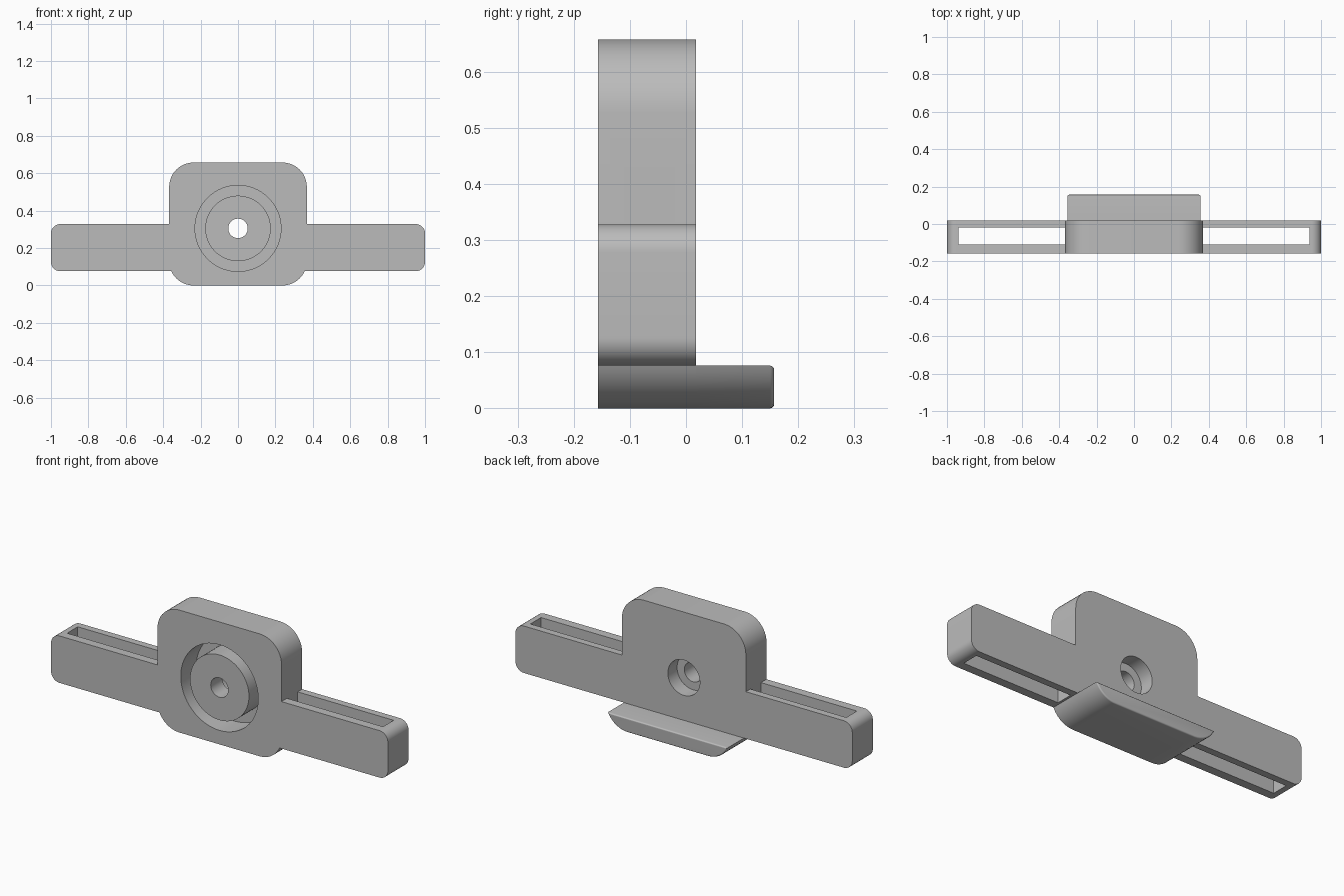
import bpy, bmesh, math

cube = bpy.data.objects.get("Cube")
if cube:
    bpy.data.objects.remove(cube, do_unlink=True)

FRONT, BACK, DEEP = -0.157, 0.018, 0.157
HALF, HEIGHT, ARM_LOW, ARM_TOP = 0.368, 0.657, 0.076, 0.328
CENTRE_Z = 0.305

grey = bpy.data.materials.new("plain grey")
grey.use_nodes = True
colour = (0.5, 0.5, 0.5, 1)
grey.diffuse_color = colour
grey.node_tree.nodes["Principled BSDF"].inputs["Base Color"].default_value = colour


def rounded_rect(half, low, high, r, steps=12):
    """Outline in x and z with four round corners."""
    pts = []
    for i, (sx, top) in enumerate([(1, 1), (-1, 1), (-1, 0), (1, 0)]):
        cx = sx * (half - r)
        cz = high - r if top else low + r
        for k in range(steps + 1):
            a = math.pi / 2 * (i + k / steps)
            pts.append((cx + r * math.cos(a), cz + r * math.sin(a)))
    return pts


def extrude(name, outline, y0, y1, back_round=0):
    """Solid from an x-z outline, optionally with its back rim rounded."""
    bm = bmesh.new()
    front = bm.faces.new([bm.verts.new((x, y0, z)) for x, z in outline])
    out = bmesh.ops.extrude_face_region(bm, geom=[front])["geom"]
    verts = [g for g in out if isinstance(g, bmesh.types.BMVert)]
    bmesh.ops.translate(bm, verts=verts, vec=(0, y1 - y0, 0))
    bmesh.ops.recalc_face_normals(bm, faces=bm.faces)
    if back_round:
        rim = [e for e in bm.edges if all(v.co.y > y1 - 1e-5 for v in e.verts)]
        bmesh.ops.bevel(bm, geom=rim, offset=back_round, segments=6,
                        profile=0.5, affect='EDGES', clamp_overlap=True)
    mesh = bpy.data.meshes.new(name)
    bm.to_mesh(mesh)
    bm.free()
    mesh.materials.append(grey)
    obj = bpy.data.objects.new(name, mesh)
    bpy.context.collection.objects.link(obj)
    return obj


def disc(name, r, y0, y1, n=64):
    ring = [2 * math.pi * k / n for k in range(n)]
    return extrude(name, [(r * math.cos(a), CENTRE_Z + r * math.sin(a)) for a in ring], y0, y1)


def box(name, x0, x1, y0, y1, z0, z1):
    return extrude(name, [(x0, z0), (x1, z0), (x1, z1), (x0, z1)], y0, y1)


def combine(target, tool, operation):
    mod = target.modifiers.new(tool.name, 'BOOLEAN')
    mod.operation, mod.object, mod.solver = operation, tool, 'EXACT'
    bpy.context.view_layer.objects.active = target
    bpy.ops.object.modifier_apply(modifier=mod.name)
    bpy.data.objects.remove(tool, do_unlink=True)


# Housing with a cross bar forming both strap arms
housing = extrude("housing", rounded_rect(HALF, 0, HEIGHT, 0.13), FRONT, BACK)
bar = extrude("strap_arms", rounded_rect(1, ARM_LOW, ARM_TOP, 0.05), FRONT, BACK)
combine(housing, bar, 'UNION')

# Strap slots through the arms
for side in (-1, 1):
    x0, x1 = sorted((side * HALF, side * 0.938))
    combine(housing, box("slot", x0, x1, -0.11, -0.02, ARM_LOW - 0.1, ARM_TOP + 0.1), 'DIFFERENCE')

# Ring groove around a central boss, stepped hole through the middle
groove = disc("groove", 0.23, FRONT - 0.05, BACK - 0.045)
combine(groove, disc("boss", 0.175, FRONT - 0.1, BACK), 'DIFFERENCE')
combine(housing, groove, 'DIFFERENCE')
combine(housing, disc("screw_hole", 0.052, FRONT - 0.1, BACK + 0.1), 'DIFFERENCE')
combine(housing, disc("counterbore", 0.095, -0.06, BACK + 0.1), 'DIFFERENCE')

# Ledge at the back: the bottom slice of the housing outline, rim rounded
bottom = [p for p in rounded_rect(HALF, 0, HEIGHT, 0.13) if p[1] < ARM_LOW - 0.004]
edge = HALF - 0.13 + math.sqrt(0.13 ** 2 - (0.13 - ARM_LOW) ** 2)
ledge = extrude("back_ledge", [(-edge, ARM_LOW)] + bottom + [(edge, ARM_LOW)],
                BACK, DEEP, back_round=0.022)

for obj in (housing, ledge):
    bpy.ops.object.select_all(action='DESELECT')
    obj.select_set(True)
    bpy.context.view_layer.objects.active = obj
    bpy.ops.object.shade_smooth_by_angle(angle=math.radians(30))
